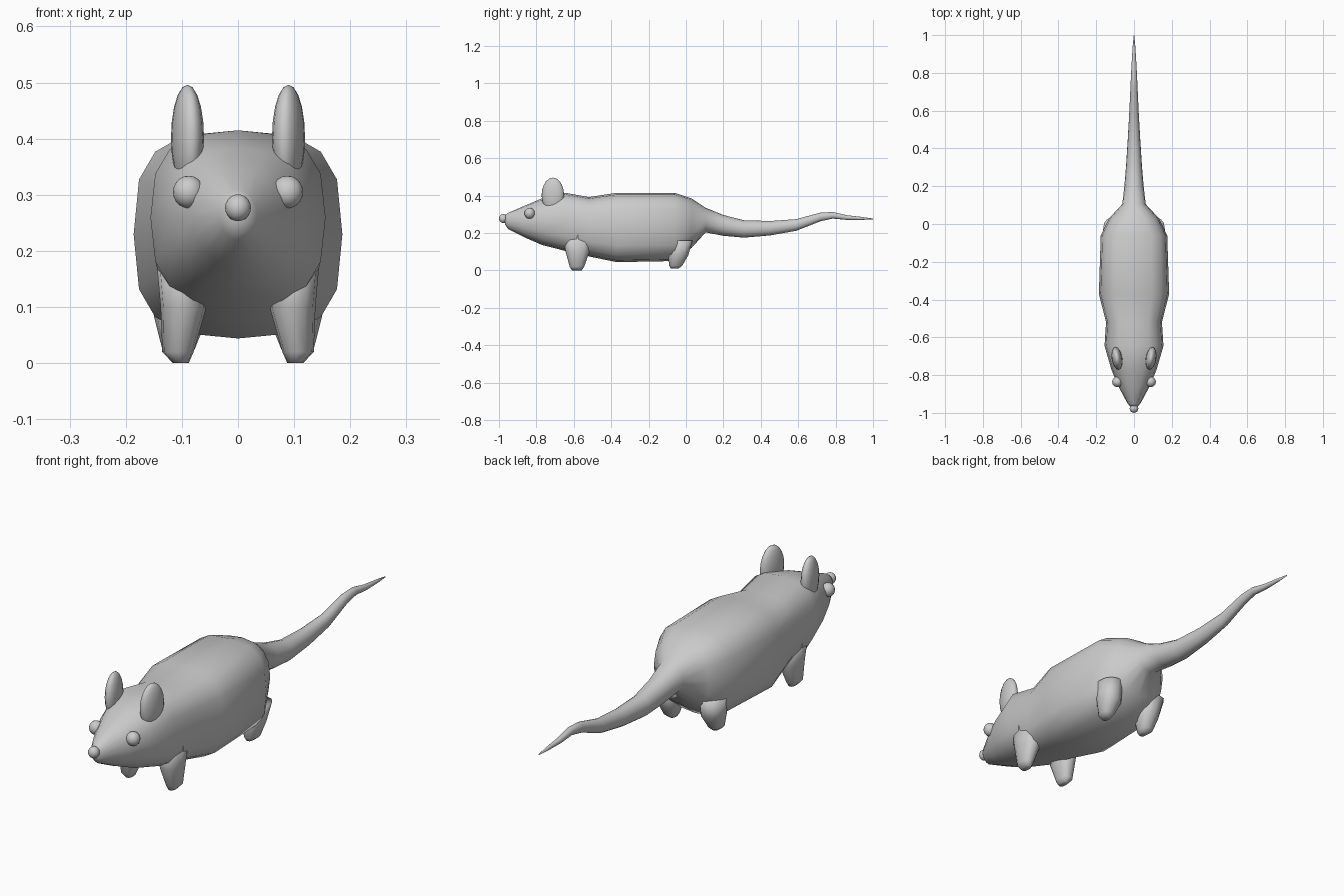
import bpy, bmesh, math
from mathutils import Vector


def finish(name, bm):
    bmesh.ops.recalc_face_normals(bm, faces=bm.faces)
    me = bpy.data.meshes.new(name)
    bm.to_mesh(me)
    bm.free()
    for p in me.polygons:
        p.use_smooth = True
    ob = bpy.data.objects.new(name, me)
    bpy.context.collection.objects.link(ob)
    return ob


def loft(name, rings):
    bm = bmesh.new()
    rows = [[bm.verts.new(p) for p in r] for r in rings]
    n = len(rows[0])
    for a, b in zip(rows, rows[1:]):
        for i in range(n):
            j = (i + 1) % n
            bm.faces.new((a[i], a[j], b[j], b[i]))
    bm.faces.new(rows[0])
    bm.faces.new(rows[-1])
    return finish(name, bm)


def oval(rx, ry, power, n=16):
    # rounded-box outline; power 2 is an ellipse
    pts = []
    for i in range(n):
        a = 2 * math.pi * i / n
        c, s = math.cos(a), math.sin(a)
        pts.append((rx * math.copysign(abs(c) ** (2 / power), c),
                    ry * math.copysign(abs(s) ** (2 / power), s)))
    return pts


def ball(name, loc, radii, turn=0):
    bm = bmesh.new()
    bmesh.ops.create_uvsphere(bm, u_segments=16, v_segments=10, radius=1)
    for v in bm.verts:
        v.co = Vector((v.co.x * radii[0], v.co.y * radii[1], v.co.z * radii[2]))
    ob = finish(name, bm)
    ob.location = loc
    ob.rotation_euler.z = turn
    return ob


# body and tail in one skin: y, bottom, top, half width, roundness
sections = [
    (-0.968, 0.245, 0.295, 0.018, 2),
    (-0.950, 0.220, 0.308, 0.034, 2),
    (-0.860, 0.175, 0.347, 0.083, 2.1),
    (-0.770, 0.136, 0.385, 0.120, 2.3),
    (-0.645, 0.104, 0.415, 0.156, 2.8),
    (-0.520, 0.075, 0.392, 0.148, 2.8),
    (-0.370, 0.044, 0.415, 0.186, 3),
    (-0.060, 0.050, 0.415, 0.176, 3),
    (0.030, 0.120, 0.385, 0.132, 2.5),
    (0.105, 0.203, 0.335, 0.062, 2.1),
    (0.200, 0.185, 0.296, 0.051, 2),
    (0.310, 0.175, 0.268, 0.042, 2),
    (0.450, 0.187, 0.264, 0.033, 2),
    (0.590, 0.212, 0.274, 0.025, 2),
    (0.720, 0.263, 0.309, 0.019, 2),
    (0.785, 0.277, 0.312, 0.016, 2),
    (0.860, 0.270, 0.295, 0.012, 2),
    (0.940, 0.270, 0.286, 0.007, 2),
    (1.000, 0.273, 0.277, 0.001, 2),
]
loft("body_and_tail", [[(x, y, (b + t) / 2 + z) for x, z in oval(w, (t - b) / 2, p)]
                       for y, b, t, w, p in sections])

# legs: z, centre x, centre y, radius x, radius y
legs = {
    "front_leg": [(0.19, 0.100, -0.580, 0.046, 0.080), (0.10, 0.097, -0.580, 0.041, 0.064),
                  (0.02, 0.107, -0.583, 0.028, 0.039), (0.0, 0.102, -0.583, 0.014, 0.026)],
    "hind_leg": [(0.16, 0.112, -0.030, 0.052, 0.065), (0.08, 0.102, -0.042, 0.047, 0.054),
                 (0.025, 0.106, -0.055, 0.029, 0.035), (0.01, 0.102, -0.060, 0.014, 0.021)],
}
for side, s in (("left", 1), ("right", -1)):
    for name, rows in legs.items():
        loft(f"{name}_{side}", [[(s * cx + x, cy + y, z) for x, y in oval(rx, ry, 2.3, 12)]
                                for z, cx, cy, rx, ry in rows])
    # ears and eyes
    ball(f"ear_{side}", (s * 0.09, -0.712, 0.402), (0.028, 0.061, 0.094), -s * 0.17)
    ball(f"eye_{side}", (s * 0.088, -0.836, 0.305), (0.028, 0.028, 0.029))

# nose
ball("nose", (0, -0.977, 0.277), (0.023, 0.023, 0.024))
